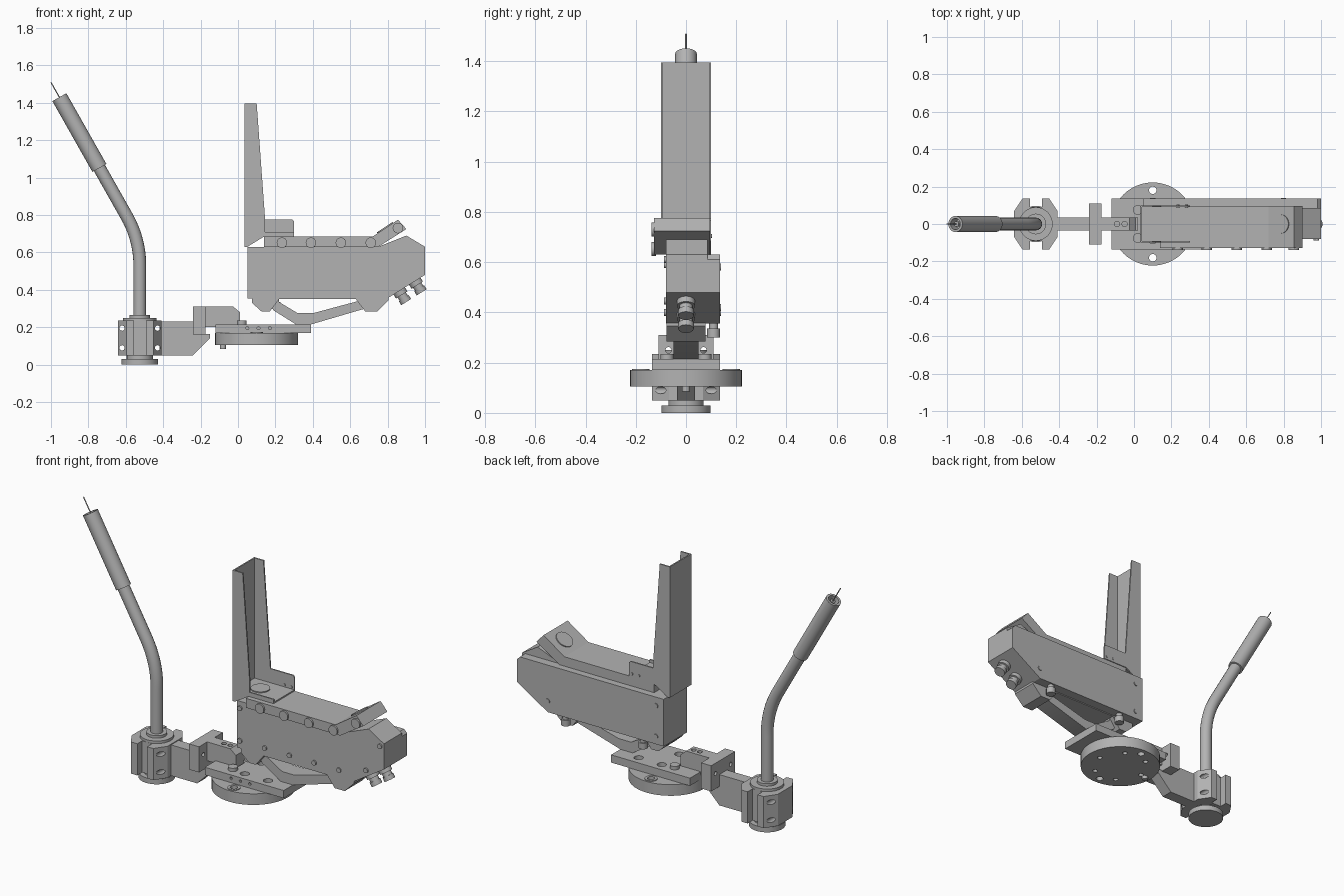
import bpy, bmesh, math
from mathutils import Vector

cube = bpy.data.objects.get("Cube")
if cube:
    bpy.data.objects.remove(cube, do_unlink=True)

GREY = (0.45, 0.45, 0.45, 1)
mat = bpy.data.materials.new("machine grey")
mat.use_nodes = True
mat.diffuse_color = GREY
mat.node_tree.nodes["Principled BSDF"].inputs["Base Color"].default_value = GREY
parts = []


def add(name, mesh):
    ob = bpy.data.objects.new(name, mesh)
    bpy.context.collection.objects.link(ob)
    mesh.materials.clear()
    mesh.materials.append(mat)
    parts.append(ob)
    return ob


def prism(name, pts, lo, hi, axis="y"):
    """Extrude a closed profile: (x, z) along y, or (x, y) along z."""
    bm = bmesh.new()
    place = (lambda p, d: (p[0], d, p[1])) if axis == "y" else (lambda p, d: (p[0], p[1], d))
    face = bm.faces.new([bm.verts.new(place(p, lo)) for p in pts])
    new = bmesh.ops.extrude_face_region(bm, geom=[face])["geom"]
    shift = (0, hi - lo, 0) if axis == "y" else (0, 0, hi - lo)
    bmesh.ops.translate(bm, vec=shift, verts=[v for v in new if isinstance(v, bmesh.types.BMVert)])
    bmesh.ops.recalc_face_normals(bm, faces=bm.faces)
    mesh = bpy.data.meshes.new(name)
    bm.to_mesh(mesh)
    bm.free()
    return add(name, mesh)


def box(name, x0, x1, y0, y1, z0, z1):
    return prism(name, [(x0, z0), (x1, z0), (x1, z1), (x0, z1)], y0, y1)


def rod(name, a, b, r, sides=32):
    """Capped cylinder from point a to point b."""
    a, b = Vector(a), Vector(b)
    bm = bmesh.new()
    bmesh.ops.create_cone(bm, cap_ends=True, segments=sides, radius1=r, radius2=r, depth=(b - a).length)
    turn = (b - a).to_track_quat("Z", "Y").to_matrix()
    bmesh.ops.rotate(bm, verts=bm.verts, matrix=turn)
    bmesh.ops.translate(bm, verts=bm.verts, vec=(a + b) / 2)
    mesh = bpy.data.meshes.new(name)
    bm.to_mesh(mesh)
    bm.free()
    return add(name, mesh)


def bake(ob):
    graph = bpy.context.evaluated_depsgraph_get()
    return bpy.data.meshes.new_from_object(ob.evaluated_get(graph))


def cut(ob, cutters):
    """Subtract the cutters, then throw them away."""
    for c in cutters:
        m = ob.modifiers.new("hole", "BOOLEAN")
        m.operation, m.solver, m.object = "DIFFERENCE", "EXACT", c
    mesh = bake(ob)
    ob.modifiers.clear()
    ob.data = mesh
    for c in cutters:
        parts.remove(c)
        bpy.data.objects.remove(c, do_unlink=True)


# Bent lever tube
PX = -0.525
lean = math.radians(29.5)
along = Vector((-math.sin(lean), 0, math.cos(lean)))
R = 0.53
start = 0.53
path = [Vector((PX, 0, 0.2))]
for i in range(13):
    a = lean * i / 12
    path.append(Vector((PX - R * (1 - math.cos(a)), 0, start + R * math.sin(a))))
tip = Vector((-0.955, 0, 1.43))
path.append(tip - along * 0.4)
curve = bpy.data.curves.new("lever_path", "CURVE")
curve.dimensions = "3D"
curve.bevel_depth, curve.bevel_resolution, curve.use_fill_caps = 0.034, 6, True
line = curve.splines.new("POLY")
line.points.add(len(path) - 1)
for pt, co in zip(line.points, path):
    pt.co = (*co, 1)
tube = bpy.data.objects.new("lever_path", curve)
bpy.context.collection.objects.link(tube)
add("lever_tube", bake(tube))
bpy.data.objects.remove(tube, do_unlink=True)

# Grip with an open end and a thin wire
grip = rod("lever_grip", tip - along * 0.435, tip, 0.043)
cut(grip, [rod("bore", tip - along * 0.06, tip + along * 0.05, 0.03)])
rod("grip_core", tip - along * 0.07, tip - along * 0.01, 0.014)
rod("grip_wire", tip - along * 0.05, tip + along * 0.09, 0.003, 8)

# Pivot stack and notched octagonal clamp
for name, r, z0, z1 in (("pivot_foot", 0.097, 0, 0.03), ("pivot_neck", 0.07, 0.03, 0.06),
                        ("pivot_flange", 0.09, 0.23, 0.25), ("pivot_collar", 0.055, 0.25, 0.265)):
    rod(name, (PX, 0, z0), (PX, 0, z1), r, 48)
quarter = [(0.117, 0.068), (0.072, 0.135), (0.032, 0.135), (0.032, 0.09)]
half = quarter + [(-x, y) for x, y in reversed(quarter)]
outline = half + [(-x, -y) for x, y in half]
clamp = prism("pivot_clamp", [(PX + x, y) for x, y in outline], 0.05, 0.235, "z")
cut(clamp, [rod("hole", (PX + s * 0.095, -0.2, z), (PX + s * 0.095, 0.2, z), 0.014, 16)
            for s in (-1, 1) for z in (0.09, 0.195)])

# Arm from the clamp to the turntable
prism("lower_arm", [(-0.42, 0.05), (-0.24, 0.05), (-0.15, 0.14), (-0.15, 0.165),
                    (-0.24, 0.165), (-0.24, 0.23), (-0.42, 0.23)], -0.035, 0.035)
plate = box("joint_plate", -0.24, -0.175, -0.11, 0.11, 0.16, 0.31)
cut(plate, [rod("hole", (-0.3, y, 0.25), (-0.1, y, 0.25), 0.012, 16) for y in (-0.07, 0.07)])
tongue = prism("upper_arm", [(-0.18, 0.2), (0.01, 0.2), (0.01, 0.28), (-0.025, 0.31), (-0.18, 0.31)],
               -0.035, 0.035)
cut(tongue, [rod("hole", (x, 0, 0.28), (x, 0, 0.4), 0.014, 16) for x in (-0.09, -0.05)])

# Round turntable with bolt holes
DX = 0.1
disc = rod("turntable", (DX, 0, 0.105), (DX, 0, 0.17), 0.222, 64)
holes = [rod("hole", (DX, s * 0.18, 0.05), (DX, s * 0.18, 0.25), 0.02, 24) for s in (-1, 1)]
for i in range(6):
    a = math.radians(60 * i)
    x, y = DX + 0.15 * math.cos(a), 0.15 * math.sin(a)
    holes.append(rod("hole", (x, y, 0.05), (x, y, 0.13), 0.014, 16))
cut(disc, holes)
for s in (-1, 1):
    ring = rod("turntable_washer", (DX, s * 0.18, 0.165), (DX, s * 0.18, 0.174), 0.034)
    cut(ring, [rod("hole", (DX, s * 0.18, 0.1), (DX, s * 0.18, 0.2), 0.02, 24)])
rod("turntable_pin", (-0.08, 0, 0.085), (-0.08, 0, 0.12), 0.016, 16)

# Slide plate with a shallow centre channel
slab = box("slide_plate", -0.12, 0.39, -0.135, 0.135, 0.17, 0.215)
cut(slab, [box("channel", -0.2, 0.02, -0.036, 0.036, 0.195, 0.3)]
    + [rod("hole", (x, y, 0.19), (x, y, 0.3), 0.025, 24) for x in (0.1, 0.25) for y in (-0.08, 0.08)]
    + [rod("hole", (x, -0.2, 0.195), (x, -0.12, 0.195), 0.008, 12) for x in (0.05, 0.11, 0.17)])
for y in (-0.075, 0.075):
    rod("slide_bolt", (0.02, y, 0.21), (0.02, y, 0.235), 0.026)

# V shaped support strut and under tray
prism("support_strut", [(0.16, 0.35), (0.19, 0.29), (0.31, 0.215), (0.39, 0.215), (0.68, 0.3),
                        (0.68, 0.35), (0.40, 0.275), (0.32, 0.275), (0.22, 0.335), (0.22, 0.35)],
      -0.05, 0.05)
prism("under_tray", [(0.075, 0.38), (0.075, 0.33), (0.125, 0.285), (0.17, 0.285), (0.22, 0.35), (0.63, 0.35),
                     (0.68, 0.285), (0.745, 0.285), (0.805, 0.345), (0.805, 0.38)], -0.078, 0.078)

# Main housing and back cover
prism("housing", [(0.05, 0.355), (0.80, 0.355), (1.0, 0.48), (1.0, 0.63), (0.9, 0.69), (0.75, 0.63),
                  (0.05, 0.63)], -0.08, 0.085)
prism("back_cover", [(0.05, 0.355), (0.80, 0.355), (1.0, 0.48), (1.0, 0.61), (0.98, 0.63), (0.05, 0.63)],
      0.085, 0.135)
for x, z in ((0.07, 0.59), (0.07, 0.4), (0.23, 0.4), (0.39, 0.4), (0.55, 0.4), (0.71, 0.4),
             (0.885, 0.445), (0.975, 0.61)):
    rod("housing_screw", (x, -0.088, z), (x, -0.07, z), 0.014, 16)
for x, z in ((0.1, 0.4), (0.1, 0.58), (0.8, 0.42)):
    rod("back_screw", (x, 0.13, z), (x, 0.14, z), 0.014, 16)

# Control panel lid with a tilted end and knobs
prism("control_lid", [(0.14, 0.63), (0.75, 0.63), (0.90, 0.725), (0.855, 0.775), (0.72, 0.685), (0.14, 0.685)],
      -0.128, 0.095)
for x, z in ((0.235, 0.652), (0.39, 0.652), (0.55, 0.652), (0.71, 0.652), (0.855, 0.73)):
    rod("control_knob", (x, -0.138, z), (x, -0.12, z), 0.028, 24)
slope = Vector((-0.09, 0, 0.135)).normalized()
spot = Vector((0.787, -0.0, 0.7297))
rod("panel_button", spot - slope * 0.01, spot + slope * 0.006, 0.05)

# Upright channel with tapered sides and a foot
T = 0.008
box("upright_web", 0.035, 0.035 + T, -0.1, 0.1, 0.63, 1.395)
side = [(0.035, 0.63), (0.05, 0.63), (0.14, 0.685), (0.30, 0.685)]
taper = [(0.145, 0.775), (0.10, 1.395), (0.035, 1.395)]
prism("upright_back_side", side + [(0.30, 0.765), (0.29, 0.775)] + taper, 0.1 - T, 0.1)
prism("upright_front_side", side + [(0.30, 0.71), (0.145, 0.71)] + taper, -0.1, -0.1 + T)
box("upright_foot", 0.04, 0.30, -0.1, 0.1, 0.685, 0.693)
rod("foot_button", (0.145, 0, 0.69), (0.145, 0, 0.699), 0.052)
for x in (0.235, 0.28):
    rod("foot_screw", (x, 0.088, 0.705), (x, 0.104, 0.705), 0.008, 12)

# Cable sockets on the sloped end and pegs below the back cover
out = Vector((0.53, 0, -0.848))
for x, z in ((0.862, 0.394), (0.945, 0.446)):
    base = Vector((x, 0, z))
    for a, b, r in ((-0.01, 0.025, 0.036), (0.02, 0.05, 0.026), (0.045, 0.07, 0.031)):
        rod("cable_socket", base + out * a, base + out * b, r, 24)
for x in (0.2, 0.7):
    rod("peg_stem", (x, 0.11, 0.32), (x, 0.11, 0.36), 0.018, 16)
    rod("peg_knob", (x, 0.11, 0.30), (x, 0.11, 0.335), 0.026, 16)

# Smooth round surfaces, keep edges sharp
for ob in bpy.context.view_layer.objects:
    ob.select_set(ob in parts)
bpy.context.view_layer.objects.active = parts[0]
bpy.ops.object.shade_smooth_by_angle(angle=math.radians(30))
